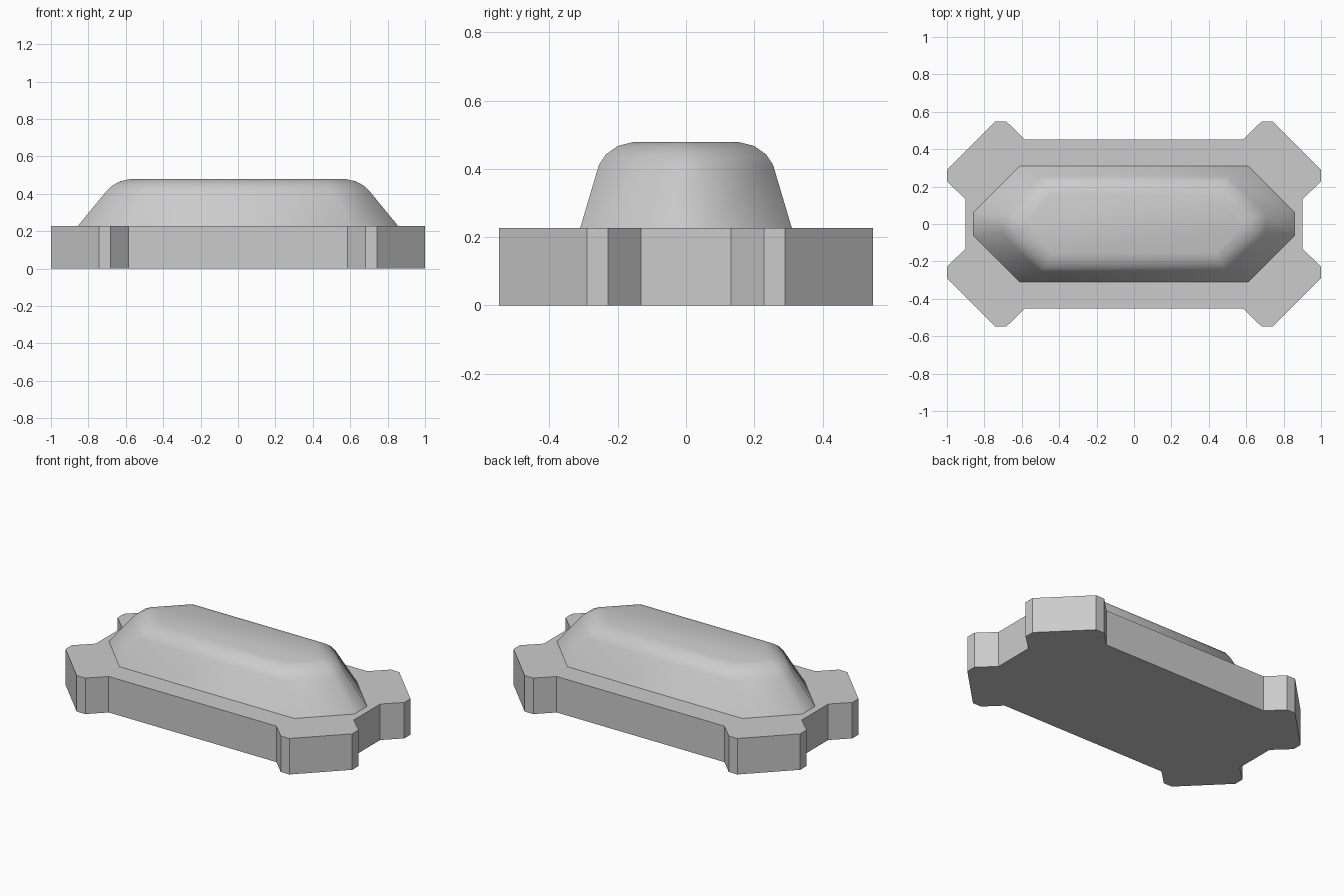
import bpy

cube = bpy.data.objects.get("Cube")
if cube:
    bpy.data.objects.remove(cube)

grey = bpy.data.materials.new("light_grey")
grey.use_nodes = True
colour = (0.6, 0.6, 0.6, 1)
grey.diffuse_color = colour
grey.node_tree.nodes["Principled BSDF"].inputs["Base Color"].default_value = colour


def mirrored(quarter):
    """Full outline, counter-clockwise, from the +x +y quarter."""
    half = quarter + [(-x, y) for x, y in reversed(quarter)]
    return half + [(-x, -y) for x, y in half]


def loft(name, levels, closed_bottom, smooth):
    """Skin a stack of (height, quarter outline) levels."""
    verts, faces = [], []
    for z, quarter in levels:
        verts += [(x, y, z) for x, y in mirrored(quarter)]
    n = len(levels[0][1]) * 4
    for k in range(len(levels) - 1):
        a, b = k * n, (k + 1) * n
        faces += [(a + i, a + (i + 1) % n, b + (i + 1) % n, b + i) for i in range(n)]
    faces.append(tuple(range(len(verts) - n, len(verts))))
    if closed_bottom:
        faces.append(tuple(reversed(range(n))))
    mesh = bpy.data.meshes.new(name)
    mesh.from_pydata(verts, [], faces)
    mesh.polygons.foreach_set("use_smooth", [smooth] * len(faces))
    mesh.materials.append(grey)
    obj = bpy.data.objects.new(name, mesh)
    bpy.context.collection.objects.link(obj)
    return obj


# Base plate with four chamfered corner lugs
plate = [(0.9, 0.132), (1.0, 0.228), (1.0, 0.29), (0.742, 0.548), (0.682, 0.548), (0.585, 0.453)]
base_height = 0.227
loft("base_plate", [(0, plate), (base_height, plate)], True, False)

# Tapered cover with a rounded upper shoulder
cover = [
    (base_height, [(0.857, 0.063), (0.61, 0.31)]),
    (0.412, [(0.705, 0.05), (0.5, 0.255)]),
    (0.442, [(0.675, 0.043), (0.483, 0.235)]),
    (0.467, [(0.63, 0.03), (0.458, 0.2)]),
    (0.479, [(0.575, 0.02), (0.44, 0.153)]),
]
loft("cover", cover, False, True)
